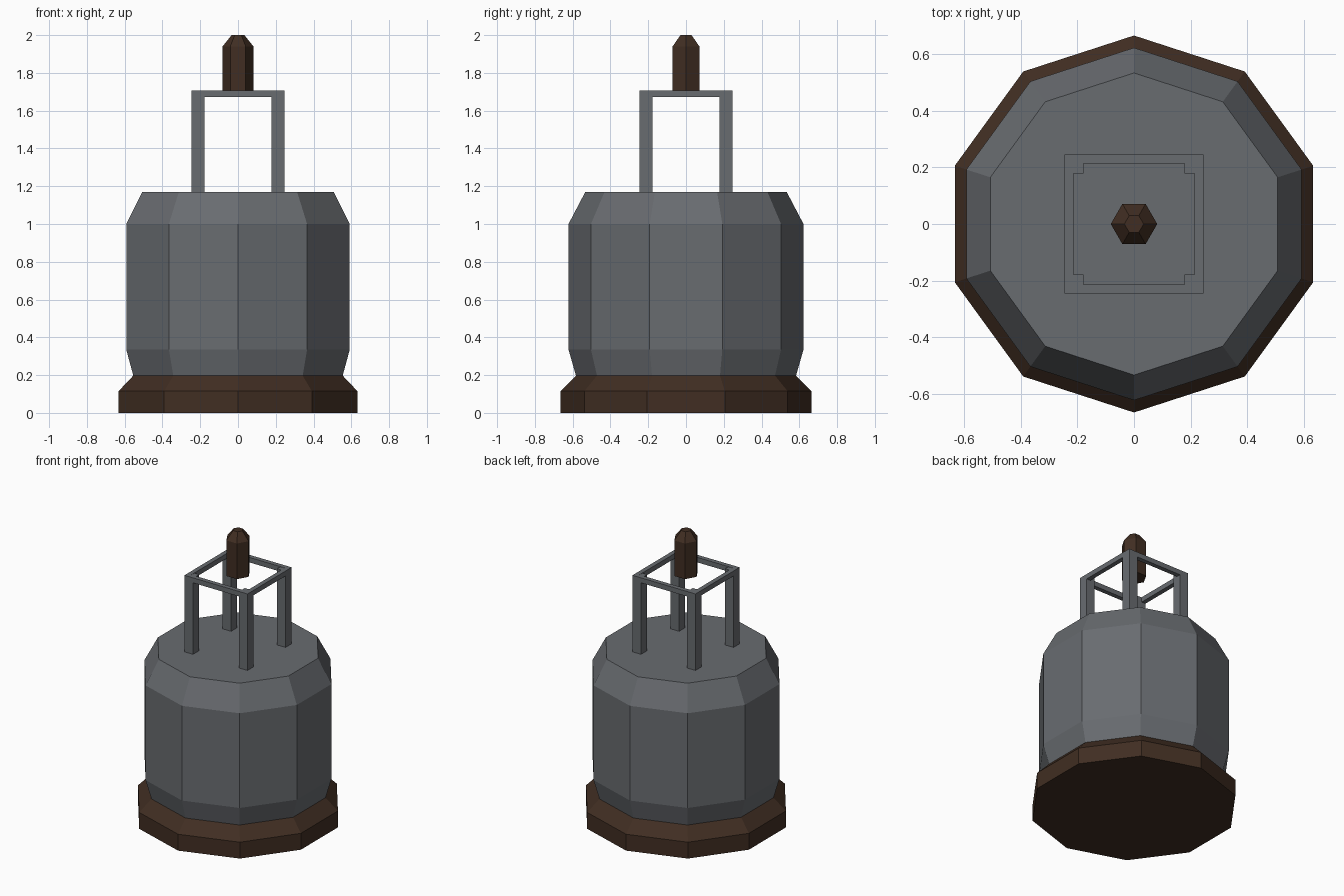
import bpy, bmesh, math

cube = bpy.data.objects.get("Cube")
if cube:
    bpy.data.objects.remove(cube, do_unlink=True)


def make_material(name, rgb):
    mat = bpy.data.materials.new(name)
    mat.use_nodes = True
    colour = (*rgb, 1)
    mat.diffuse_color = colour
    mat.node_tree.nodes["Principled BSDF"].inputs["Base Color"].default_value = colour
    return mat


grey = make_material("steel grey", (0.14, 0.15, 0.163))
brown = make_material("dark brown", (0.052, 0.027, 0.016))


def finish(name, bm, mat):
    bmesh.ops.recalc_face_normals(bm, faces=bm.faces)
    mesh = bpy.data.meshes.new(name)
    bm.to_mesh(mesh)
    bm.free()
    mesh.materials.append(mat)
    obj = bpy.data.objects.new(name, mesh)
    bpy.context.collection.objects.link(obj)
    return obj


def turned(name, profile, sides, start, mat):
    """Faceted solid from a (radius, height) profile, capped at both ends."""
    bm = bmesh.new()
    rings = []
    for r, z in profile:
        angles = [start + 2 * math.pi * i / sides for i in range(sides)]
        rings.append([bm.verts.new((r * math.cos(a), r * math.sin(a), z)) for a in angles])
    for low, high in zip(rings, rings[1:]):
        for i in range(sides):
            j = (i + 1) % sides
            bm.faces.new((low[i], low[j], high[j], high[i]))
    bm.faces.new(rings[0])
    bm.faces.new(rings[-1])
    return finish(name, bm, mat)


def box(name, low, high, mat):
    bm = bmesh.new()
    bmesh.ops.create_cube(bm, size=1)
    for v in bm.verts:
        v.co = [a if c < 0 else b for c, a, b in zip(v.co, low, high)]
    return finish(name, bm, mat)


# Ten-sided foot and tank, with a corner facing the front
turned("base", [(0.665, 0), (0.665, 0.115), (0.58, 0.2)], 10, math.pi / 2, brown)
turned("tank_body", [(0.582, 0.195), (0.622, 0.335), (0.622, 1.0), (0.533, 1.17)],
       10, math.pi / 2, grey)

# Four posts of the top cage
OUT, POST_IN, RAIL_IN = 0.245, 0.178, 0.213
RAIL_LOW, RAIL_TOP = 1.672, 1.707
for side, sx in (("left", 1), ("right", -1)):
    for end, sy in (("front", -1), ("back", 1)):
        xs = sorted((sx * POST_IN, sx * OUT))
        ys = sorted((sy * POST_IN, sy * OUT))
        box(f"{end}_{side}_post", (xs[0], ys[0], 1.16), (xs[1], ys[1], RAIL_LOW), grey)

# Square rail joining the posts
bm = bmesh.new()
levels = []
for z in (RAIL_LOW, RAIL_TOP):
    for r in (OUT, RAIL_IN):
        levels.append([bm.verts.new((x * r, y * r, z))
                       for x, y in ((-1, -1), (1, -1), (1, 1), (-1, 1))])
low_out, low_in, top_out, top_in = levels
for a, b in ((low_out, top_out), (top_out, top_in), (top_in, low_in), (low_in, low_out)):
    for i in range(4):
        j = (i + 1) % 4
        bm.faces.new((a[i], a[j], b[j], b[i]))
finish("top_rail", bm, grey)
# Flat tops of the posts inside the rail
for sx in (-1, 1):
    for sy in (-1, 1):
        xs = sorted((sx * POST_IN, sx * RAIL_IN))
        ys = sorted((sy * POST_IN, sy * RAIL_IN))
        box("post_cap", (xs[0], ys[0], RAIL_LOW), (xs[1], ys[1], RAIL_TOP - 0.002), grey)

# Six-sided valve tip above the cage
turned("valve_tip", [(0.082, 1.69), (0.082, 1.94), (0.034, 2.0)], 6, 0, brown)
